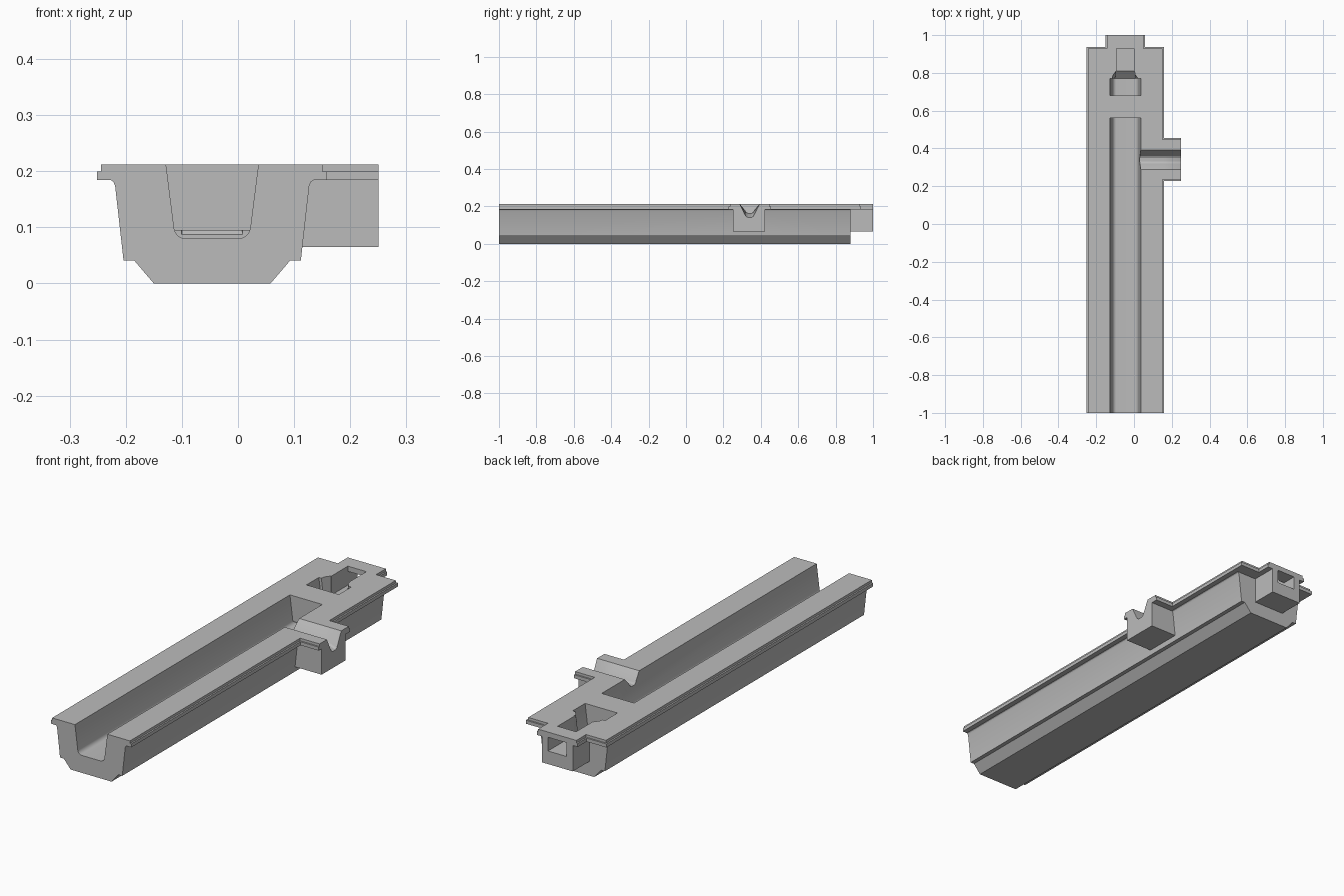
import bpy, bmesh, math

if "Cube" in bpy.data.objects:
    bpy.data.objects.remove(bpy.data.objects["Cube"], do_unlink=True)

MID = -0.046      # x of the channel's centre line
TOP = 0.212
PORT_Y = 0.34     # centre of the side outlet

grey = bpy.data.materials.new("plain_grey")
grey.use_nodes = True
grey.diffuse_color = (0.5, 0.5, 0.5, 1)
grey.node_tree.nodes["Principled BSDF"].inputs["Base Color"].default_value = (0.5, 0.5, 0.5, 1)


def loft(name, rings):
    """Closed solid through matching rings of points."""
    bm = bmesh.new()
    loops = [[bm.verts.new(p) for p in ring] for ring in rings]
    n = len(loops[0])
    for a, b in zip(loops, loops[1:]):
        for i in range(n):
            bm.faces.new((a[i], a[(i + 1) % n], b[(i + 1) % n], b[i]))
    bm.faces.new(loops[0][::-1])
    bm.faces.new(loops[-1])
    bmesh.ops.recalc_face_normals(bm, faces=bm.faces[:])
    mesh = bpy.data.meshes.new(name)
    bm.to_mesh(mesh)
    bm.free()
    mesh.materials.append(grey)
    ob = bpy.data.objects.new(name, mesh)
    bpy.context.collection.objects.link(ob)
    return ob


def box(name, x, y, z):
    return loft(name, [[(x[0], y[0], h), (x[1], y[0], h), (x[1], y[1], h), (x[0], y[1], h)] for h in z])


def mirrored(half):
    return half + [(-a, b) for a, b in reversed(half)]


def along_y(name, half, y0, y1):
    return loft(name, [[(MID + a, y, b) for a, b in mirrored(half)] for y in (y0, y1)])


def combine(target, tool, operation):
    mod = target.modifiers.new(operation.lower(), 'BOOLEAN')
    mod.operation, mod.object, mod.solver = operation, tool, 'EXACT'
    bpy.context.view_layer.update()
    graph = bpy.context.evaluated_depsgraph_get()
    mesh = bpy.data.meshes.new_from_object(target.evaluated_get(graph))
    target.modifiers.clear()
    target.data = mesh
    bpy.data.objects.remove(tool, do_unlink=True)


def rim(name, d, z0, z1):
    """Top plate with side outlet and end tongue, inset by d."""
    l, r = -0.251 + d, 0.158 - d
    p0, p1, end = 0.228 + d, 0.454 - d, 0.936 - d
    t0, t1 = -0.15 + d, 0.058 - d
    plan = [(l, -1.1), (r, -1.1), (r, p0), (0.3, p0), (0.3, p1), (r, p1),
            (r, end), (t1, end), (t1, 1.1), (t0, 1.1), (t0, end), (l, end)]
    return loft(name, [[(x, y, z) for x, y in plan] for z in (z0, z1)])


# Tapered lower body, blocks and stepped rim
body = along_y("channel_body", [(0.104, 0), (0.139, 0.041), (0.158, 0.041), (0.173, 0.174),
                                (0.176, 0.181), (0.183, 0.186), (0.183, 0.195)], -1.1, 0.88)
combine(body, box("tongue_block", (-0.125, 0.032), (0.8, 1.1), (0.065, 0.194)), 'UNION')
combine(body, box("outlet_block", (0.06, 0.3), (0.25, 0.422), (0.065, 0.193)), 'UNION')
combine(body, rim("lower_rim", 0, 0.184, 0.2), 'UNION')
combine(body, rim("upper_rim", 0.007, 0.19, TOP), 'UNION')

# Round-cornered channel, leaving a bridge with a low slot beneath
arc = [(0.047 + 0.021 * math.sin(t), 0.101 - 0.021 * math.cos(t))
       for t in (math.radians(80 * i / 6) for i in range(7))]
groove = along_y("groove_cutter", arc + [(0.0935, 0.3)], -1.2, 0.77)
combine(groove, box("bridge", (-0.4, 0.4), (0.56, 0.68), (0.094, 0.5)), 'DIFFERENCE')
combine(body, groove, 'DIFFERENCE')

# Pocket narrowing into a raised tunnel through the tongue
taper = loft("taper_cutter", [[(MID + a, y, b) for a, b in mirrored(half)] for y, half in (
    (0.765, [(0.055, 0.083), (0.082, 0.3)]), (0.81, [(0.049, 0.124), (0.049, 0.3)]))])
combine(body, taper, 'DIFFERENCE')
tunnel = [(0.8, 0.125), (1.2, 0.125), (1.2, 0.188), (0.93, 0.188), (0.93, 0.3), (0.8, 0.3)]
combine(body, loft("tunnel_cutter", [[(MID + s * 0.047, y, z) for y, z in tunnel]
                                     for s in (-1, 1)]), 'DIFFERENCE')


# Side spout that dips toward its mouth
def spout_ring(x, floor):
    half = [(0.010, floor), (0.019, floor + 0.005), (0.025, floor + 0.015),
            (0.052, TOP), (0.085, 0.3)]
    return [(x, PORT_Y + a, b) for a, b in mirrored(half)]


spout = loft("spout_cutter", [spout_ring(x, f) for x, f in
                              ((0, 0.165), (0.16, 0.165), (0.2, 0.159), (0.25, 0.141), (0.32, 0.136))])
combine(body, spout, 'DIFFERENCE')

# Trim all ends flush
combine(body, box("trim", (-0.4, 0.25), (-1, 1), (-0.2, 0.5)), 'INTERSECT')

bpy.context.view_layer.objects.active = body
body.select_set(True)
bpy.ops.object.shade_smooth_by_angle(angle=math.radians(25))
